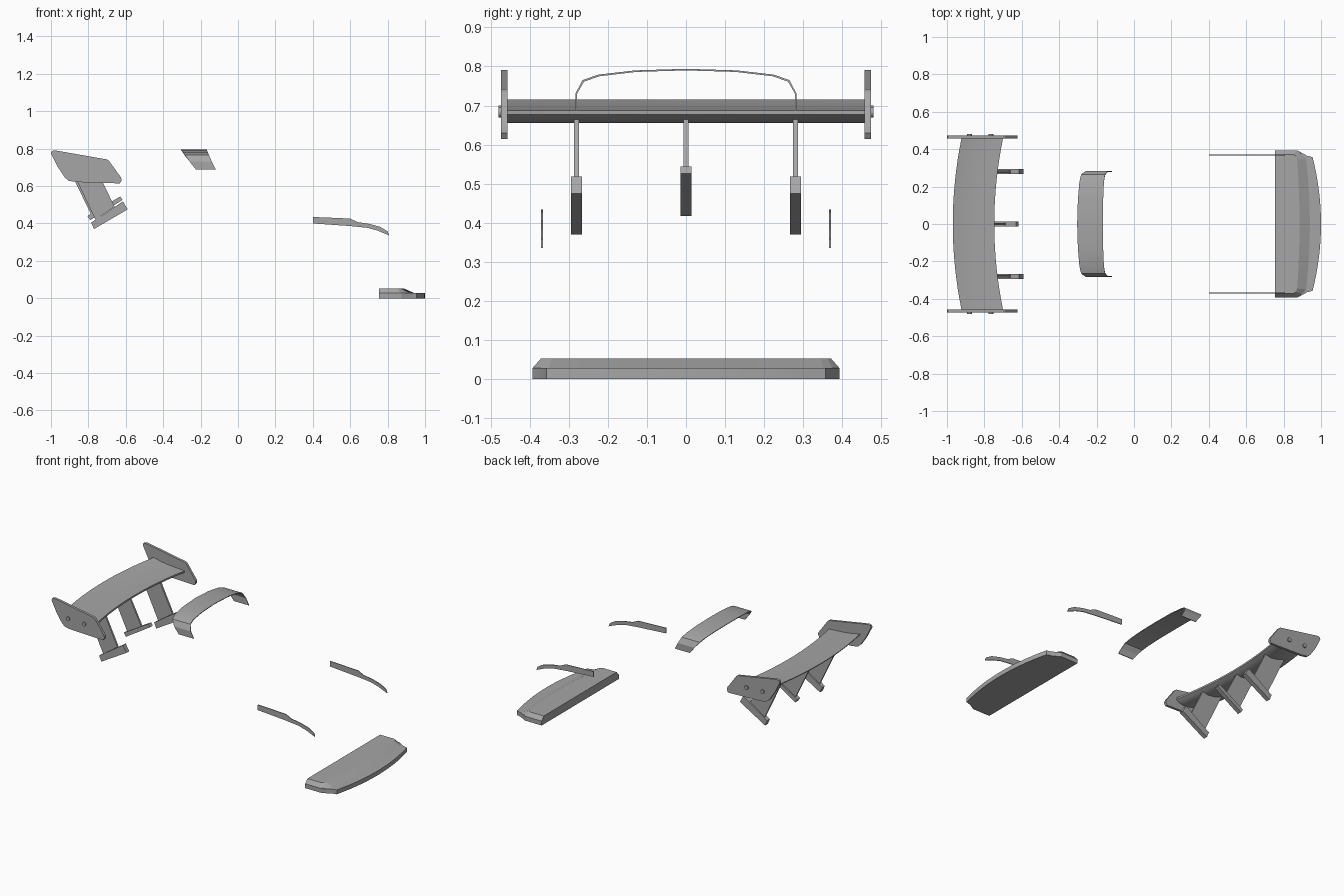
import bpy, bmesh, math
from mathutils import Matrix

if "Cube" in bpy.data.objects:
    bpy.data.objects.remove(bpy.data.objects["Cube"])

grey = bpy.data.materials.new("plain_grey")
grey.use_nodes = True
grey.diffuse_color = (0.38, 0.38, 0.38, 1)
grey.node_tree.nodes["Principled BSDF"].inputs["Base Color"].default_value = (0.38, 0.38, 0.38, 1)


def finish(name, bm, smooth=None):
    bmesh.ops.remove_doubles(bm, verts=bm.verts, dist=1e-5)
    bmesh.ops.recalc_face_normals(bm, faces=bm.faces)
    mesh = bpy.data.meshes.new(name)
    bm.to_mesh(mesh)
    bm.free()
    mesh.materials.append(grey)
    obj = bpy.data.objects.new(name, mesh)
    bpy.context.collection.objects.link(obj)
    if smooth:
        bpy.ops.object.select_all(action='DESELECT')
        obj.select_set(True)
        bpy.context.view_layer.objects.active = obj
        bpy.ops.object.shade_smooth_by_angle(angle=math.radians(smooth))
    return obj


def loft(name, rings, smooth=None):
    """Skin a row of closed rings and cap both ends."""
    bm = bmesh.new()
    rows = [[bm.verts.new(p) for p in ring] for ring in rings]
    n = len(rows[0])
    for a, b in zip(rows, rows[1:]):
        for i in range(n):
            j = (i + 1) % n
            bm.faces.new((a[i], a[j], b[j], b[i]))
    bm.faces.new(rows[0])
    bm.faces.new(rows[-1])
    return finish(name, bm, smooth)


def plate(name, outline, y, thickness):
    """Side-on outline in x and z, extruded across y."""
    return loft(name, [[(x, y + s * thickness / 2, z) for x, z in outline] for s in (-1, 1)])


# Rear wing: aerofoil section swept along a shallow bow
foil = [(0, 0.688), (-0.05, 0.691), (-0.11, 0.695), (-0.17, 0.703), (-0.222, 0.715),
        (-0.222, 0.71), (-0.16, 0.682), (-0.10, 0.662), (-0.055, 0.656), (-0.02, 0.664), (0, 0.677)]
sections = []
for i in range(17):
    y = -0.46 + 0.92 * i / 16
    shift = -0.747 + 0.047 * (y / 0.46) ** 2
    sections.append([(x + shift, y, z) for x, z in foil])
loft("rear_wing", sections, 25)

# Wing end plates and their bolts
end_outline = [(-1, 0.775), (-0.995, 0.787), (-0.98, 0.791), (-0.70, 0.742), (-0.69, 0.735),
               (-0.625, 0.645), (-0.622, 0.63), (-0.632, 0.614), (-0.86, 0.621),
               (-0.905, 0.628), (-0.925, 0.645), (-0.965, 0.705)]
for side, s in (("left", 1), ("right", -1)):
    plate("end_plate_" + side, end_outline, s * 0.465, 0.016)
    for tag, x, z in (("rear", -0.88, 0.687), ("front", -0.765, 0.683)):
        bm = bmesh.new()
        turn = Matrix.Translation((x, s * 0.472, z)) @ Matrix.Rotation(math.pi / 2, 4, 'X')
        bmesh.ops.create_cone(bm, cap_ends=True, segments=12, radius1=0.013,
                              radius2=0.013, depth=0.016, matrix=turn)
        finish(f"bolt_{tag}_{side}", bm, 40)

# Wing struts with tilted feet
side_strut = [(-0.885, 0.678), (-0.745, 0.664), (-0.66, 0.49), (-0.762, 0.42)]
side_foot = [(-0.785, 0.405), (-0.615, 0.518), (-0.59, 0.475), (-0.77, 0.37)]
mid_strut = [(-0.895, 0.674), (-0.765, 0.664), (-0.685, 0.508), (-0.785, 0.447)]
mid_foot = [(-0.805, 0.44), (-0.63, 0.544), (-0.617, 0.526), (-0.79, 0.418)]
for tag, y, strut, foot in (("left", 0.28, side_strut, side_foot),
                            ("middle", 0, mid_strut, mid_foot),
                            ("right", -0.28, side_strut, side_foot)):
    plate("wing_strut_" + tag, strut, y, 0.012)
    plate("strut_foot_" + tag, foot, y, 0.028)

# Roof visor: thin arched band; each entry is y, z, rear x, front x
half = [(0.283, 0.688, -0.225, -0.118), (0.283, 0.73, -0.258, -0.14),
        (0.265, 0.765, -0.283, -0.155), (0.225, 0.779, -0.292, -0.161),
        (0.13, 0.79, -0.30, -0.165), (0, 0.794, -0.304, -0.167)]
arch = half + [(-y, z, a, b) for y, z, a, b in reversed(half[:-1])]
bands = []
for y, z, rear, front in arch:
    k = 1 - 0.004 / 0.283
    low = z - 0.004 if abs(y) < 0.27 else z
    bands.append([(rear, y, z), (front, y, z), (front, y * k, low), (rear, y * k, low)])
loft("roof_visor", bands, 20)

# Brow strips over the lamps
brow = [(0.40, 0.434), (0.44, 0.433), (0.60, 0.426), (0.64, 0.407), (0.70, 0.398),
        (0.76, 0.382), (0.80, 0.358), (0.808, 0.336), (0.745, 0.362), (0.69, 0.377),
        (0.60, 0.386), (0.40, 0.40)]
for side, s in (("left", 1), ("right", -1)):
    plate("lamp_brow_" + side, brow, s * 0.368, 0.005)


# Front splitter: stacked outlines from floor to raised deck
def outline(corners, nose_x, z, steps=8):
    """Side corners joined by a bowed nose, mirrored across y."""
    x0, y0 = corners[-1]
    bow = [(x0 + (nose_x - x0) * (1 - (1 - i / steps) ** 2), y0 * (1 - i / steps))
           for i in range(1, steps + 1)]
    pts = corners + bow
    pts += [(x, -y) for x, y in reversed(pts[:-1])]
    return [(x, y, z) for x, y in pts]


rim = [(0.755, 0.393), (0.875, 0.393), (0.925, 0.365), (0.955, 0.357)]
foot = [(0.755, 0.392), (0.865, 0.392), (0.895, 0.375), (0.92, 0.35)]
deck = [(0.755, 0.371), (0.855, 0.371), (0.866, 0.362), (0.872, 0.345)]
loft("front_splitter", [outline(rim, 1.0, 0), outline(rim, 1.0, 0.028),
                        outline(foot, 0.94, 0.029), outline(deck, 0.885, 0.053)], 15)
